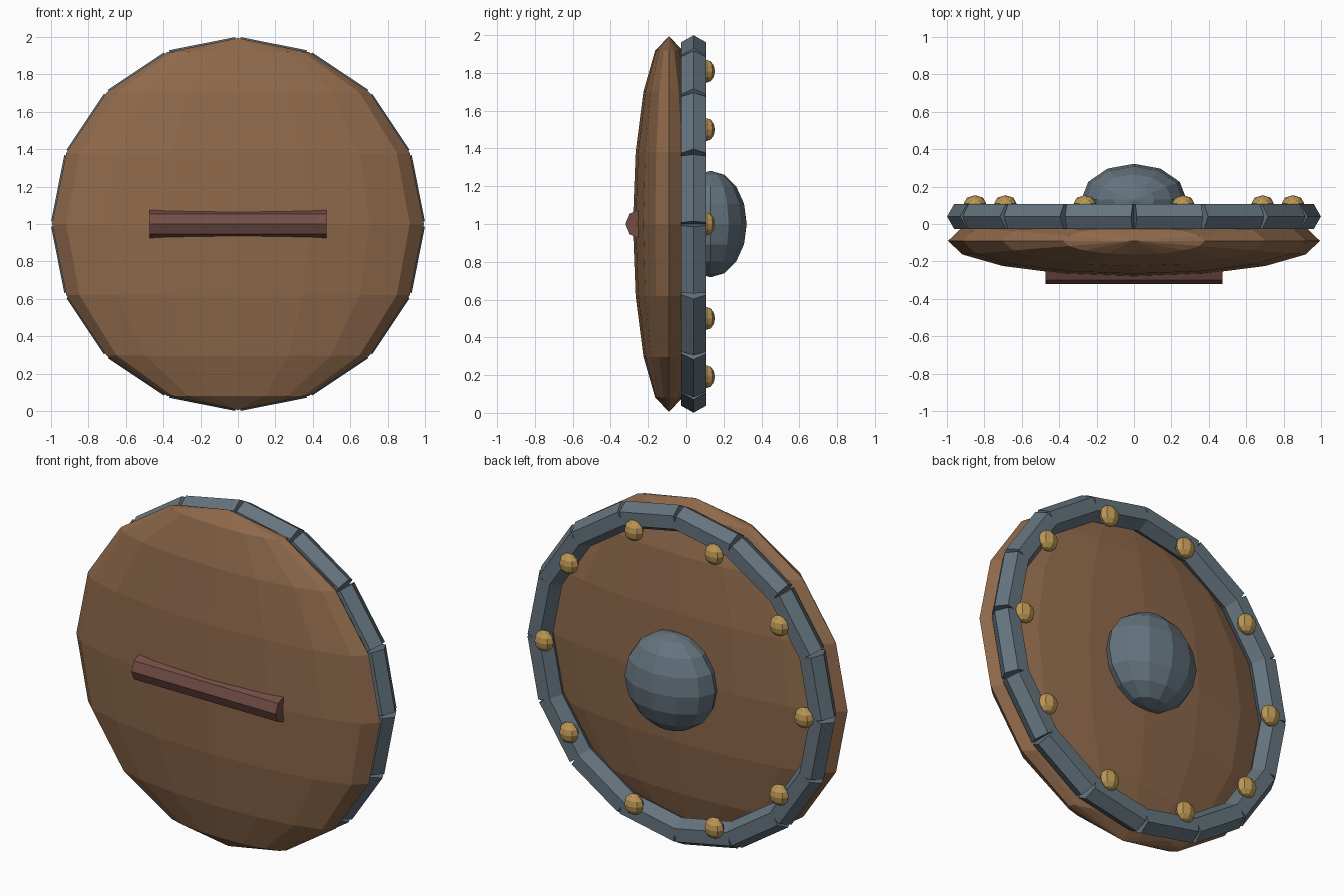
import bpy, bmesh
from math import sin, cos, pi
from mathutils import Matrix, Vector

if "Cube" in bpy.data.objects:
    bpy.data.objects.remove(bpy.data.objects["Cube"])


def material(name, rgb):
    m = bpy.data.materials.new(name)
    m.diffuse_color = (*rgb, 1)
    m.use_nodes = True
    m.node_tree.nodes["Principled BSDF"].inputs["Base Color"].default_value = m.diffuse_color
    return m


WOOD = material("wood", (0.27, 0.14, 0.07))
STEEL = material("steel", (0.13, 0.175, 0.21))
BRASS = material("brass", (0.50, 0.31, 0.09))
LEATHER = material("leather", (0.17, 0.075, 0.06))


def finish(name, bm, mat):
    me = bpy.data.meshes.new(name)
    bm.to_mesh(me)
    bm.free()
    me.materials.append(mat)
    ob = bpy.data.objects.new(name, me)
    bpy.context.collection.objects.link(ob)
    return ob


def ellipsoid(name, centre, radius, depth, segments, rings, mat):
    """Low-poly sphere with poles on z, flattened along y."""
    bm = bmesh.new()
    bmesh.ops.create_uvsphere(
        bm, u_segments=segments, v_segments=rings, radius=1,
        matrix=Matrix.Translation(centre) @ Matrix.Diagonal((radius, depth, radius, 1)))
    return finish(name, bm, mat)


def bar(name, centre, up, axis, sides, radius, length, mat):
    """Prism along axis, with one corner of its section pointing along up."""
    up, axis = Vector(up), Vector(axis)
    rot = Matrix((up.cross(axis), up, axis)).transposed().to_4x4()
    bm = bmesh.new()
    bmesh.ops.create_cone(bm, cap_ends=True, segments=sides, radius1=radius,
                          radius2=radius, depth=length,
                          matrix=Matrix.Translation(centre) @ rot)
    return finish(name, bm, mat)


# domed wooden body and steel boss
ellipsoid("shield_body", (0, -0.09, 1), 0.994, 0.19, 16, 8, WOOD)
ellipsoid("boss", (0, 0.13, 1), 0.282, 0.192, 12, 8, STEEL)

# rim of 16 straight hexagonal bars
for i in range(16):
    a = (i + 0.5) * pi / 8
    c, s = cos(a), sin(a)
    bar(f"rim_segment_{i + 1}", (0.906 * c, 0.04, 1 + 0.906 * s),
        (c, 0, s), (-s, 0, c), 6, 0.077, 0.36, STEEL)

# ring of 10 rivets
for i in range(10):
    a = i * pi / 5
    ellipsoid(f"rivet_{i + 1}", (0.85 * cos(a), 0.11, 1 + 0.85 * sin(a)),
              0.06, 0.044, 8, 6, BRASS)

# octagonal grip
bar("grip", (0, -0.245, 1), (0, -1, 0), (1, 0, 0), 8, 0.077, 0.945, LEATHER)
